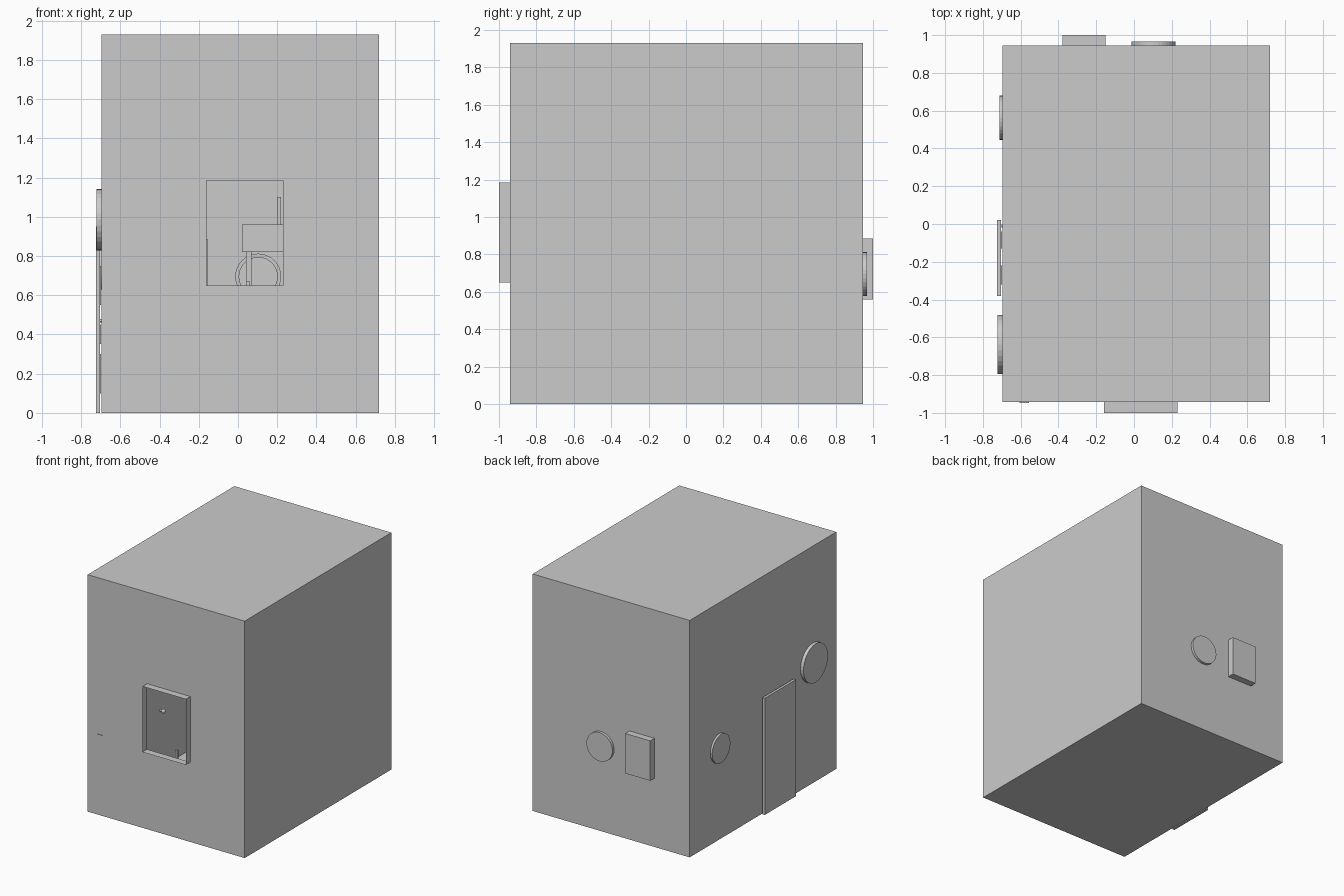
import bpy, bmesh, math
from mathutils import Matrix

if "Cube" in bpy.data.objects:
    bpy.data.objects.remove(bpy.data.objects["Cube"])


def finish(name, bm):
    bmesh.ops.remove_doubles(bm, verts=bm.verts, dist=1e-5)
    bmesh.ops.recalc_face_normals(bm, faces=bm.faces)
    me = bpy.data.meshes.new(name)
    bm.to_mesh(me)
    bm.free()
    ob = bpy.data.objects.new(name, me)
    bpy.context.collection.objects.link(ob)
    return ob


def add_box(bm, x, y, z):
    size = Matrix.Diagonal((x[1] - x[0], y[1] - y[0], z[1] - z[0], 1))
    mid = Matrix.Translation((sum(x) / 2, sum(y) / 2, sum(z) / 2))
    bmesh.ops.create_cube(bm, size=1, matrix=mid @ size)


def box(name, x, y, z):
    bm = bmesh.new()
    add_box(bm, x, y, z)
    return finish(name, bm)


def disc(name, loc, r, depth, axis):
    bm = bmesh.new()
    rot = Matrix.Rotation(math.pi / 2, 4, 'Y' if axis == 'x' else 'X')
    bmesh.ops.create_cone(bm, cap_ends=True, segments=32, radius1=r, radius2=r,
                          depth=depth, matrix=Matrix.Translation(loc) @ rot)
    return finish(name, bm)


X0, X1, Y0, Y1, H = -0.695, 0.72, -0.942, 0.945, 1.93
WX0, WX1, WZ0, WZ1 = -0.16, 0.23, 0.65, 1.185

# Hollow room shell; the window opening becomes a shallow open box
bm = bmesh.new()


def quad(*pts):
    bm.faces.new([bm.verts.new(p) for p in pts])


quad((X0, Y0, 0), (X1, Y0, 0), (X1, Y1, 0), (X0, Y1, 0))
quad((X0, Y0, H), (X1, Y0, H), (X1, Y1, H), (X0, Y1, H))
quad((X0, Y1, 0), (X1, Y1, 0), (X1, Y1, H), (X0, Y1, H))
for x in (X0, X1):
    quad((x, Y0, 0), (x, Y1, 0), (x, Y1, H), (x, Y0, H))
outer = [(X0, 0), (X1, 0), (X1, H), (X0, H)]
inner = [(WX0, WZ0), (WX1, WZ0), (WX1, WZ1), (WX0, WZ1)]
for i in range(4):
    a, b, c, d = outer[i], outer[(i + 1) % 4], inner[(i + 1) % 4], inner[i]
    quad(*[(p[0], Y0, p[1]) for p in (a, b, c, d)])
    quad((d[0], Y0, d[1]), (c[0], Y0, c[1]), (c[0], -1, c[1]), (d[0], -1, d[1]))
finish("room_shell", bm)

# Door on the left wall, with raised panels behind it and a knob inside
box("door", (-0.724, -0.703), (-0.38, 0.02), (0, 0.95))
bm = bmesh.new()
for y in ((-0.32, -0.22), (-0.13, -0.04)):
    for z in ((0.1, 0.3), (0.35, 0.45), (0.55, 0.75)):
        add_box(bm, (-0.704, -0.698), y, z)
finish("door_panels", bm)
bm = bmesh.new()
bmesh.ops.create_uvsphere(bm, u_segments=16, v_segments=8, radius=0.017,
                          matrix=Matrix.Translation((-0.665, -0.01, 0.47)))
knob = finish("door_knob", bm)
knob.data.shade_smooth()
disc("knob_stem", (-0.685, -0.01, 0.47), 0.008, 0.035, 'x')

# Round and square wall pieces that pass through the walls
disc("large_round_wall_piece", (-0.702, -0.638, 0.985), 0.157, 0.04, 'x')
disc("small_round_wall_piece", (-0.695, 0.562, 0.745), 0.117, 0.033, 'x')
disc("back_round_wall_piece", (0.103, 0.95, 0.695), 0.117, 0.033, 'y')
disc("back_round_face", (0.103, 0.93, 0.695), 0.10, 0.02, 'y')
box("back_wall_cabinet", (-0.378, -0.152), (0.90, 1.0), (0.56, 0.885))
box("front_wall_peg", (-0.605, -0.555), (-0.947, -0.88), (0.652, 0.657))

# Desk at the back right of the room
box("desk_top", (0.02, 0.68), (0.35, 0.8), (0.82, 0.96))
for i, x in enumerate((0.04, 0.62)):
    for j, y in enumerate((0.38, 0.74)):
        box(f"desk_leg_{i}{j}", (x, x + 0.03), (y, y + 0.03), (0, 0.82))
box("desk_screen", (0.2, 0.22), (0.45, 0.7), (0.96, 1.1))

# Bed along the right wall by the window
box("bed_mattress", (0.06, 0.66), (-0.85, 0.1), (0.2, 0.38))
for i, x in enumerate((0.04, 0.65)):
    for j, (y, h) in enumerate(((-0.87, 0.67), (0.1, 0.5))):
        box(f"bed_post_{i}{j}", (x, x + 0.02), (y, y + 0.02), (0, h))
box("bed_headboard", (0.06, 0.65), (-0.865, -0.855), (0.2, 0.6))
